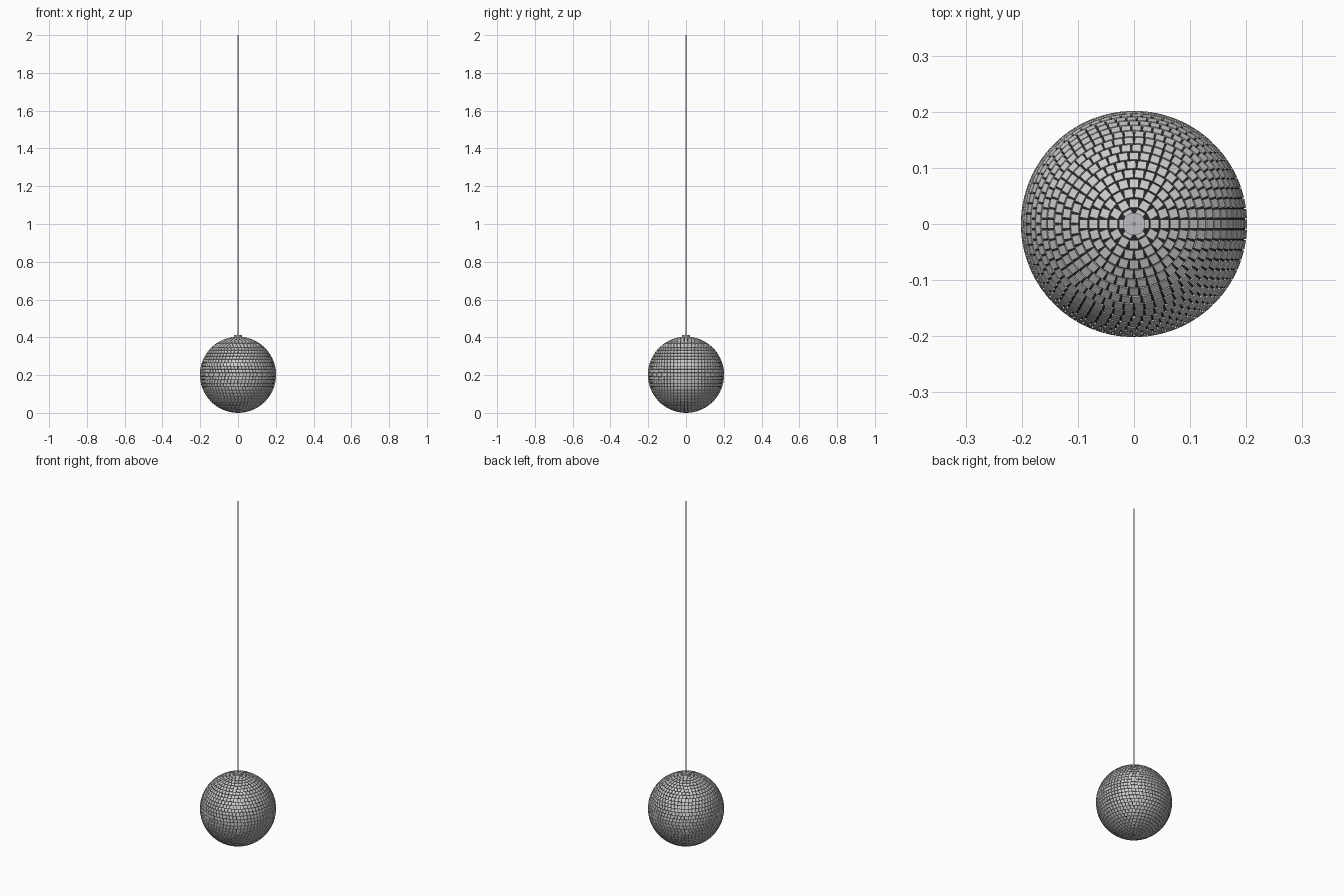
import bpy, bmesh, math
from mathutils import Matrix, Vector

if "Cube" in bpy.data.objects:
    bpy.data.objects.remove(bpy.data.objects["Cube"])

R, CZ = 0.1985, 0.202      # core radius and ball centre height
ROWS = 34
PITCH = math.pi / ROWS     # angle between tile rows
TILE = R * PITCH * 0.87    # tile edge length
THICK = 0.004


def material(name, rgb):
    m = bpy.data.materials.new(name)
    m.diffuse_color = (*rgb, 1)
    m.use_nodes = True
    m.node_tree.nodes["Principled BSDF"].inputs["Base Color"].default_value = m.diffuse_color
    return m


def finish(name, bm, mat):
    me = bpy.data.meshes.new(name)
    bm.to_mesh(me)
    bm.free()
    ob = bpy.data.objects.new(name, me)
    bpy.context.collection.objects.link(ob)
    me.materials.append(mat)
    return ob


def cylinder(name, radius, z0, z1, sides, mat):
    bm = bmesh.new()
    bmesh.ops.create_cone(bm, cap_ends=True, segments=sides, radius1=radius, radius2=radius,
                          depth=z1 - z0, matrix=Matrix.Translation((0, 0, (z0 + z1) / 2)))
    for f in bm.faces:
        f.smooth = len(f.verts) == 4
    for e in bm.edges:
        e.smooth = all(len(f.verts) == 4 for f in e.link_faces)
    return finish(name, bm, mat)


black = material("core_black", (0.02, 0.02, 0.025))
mirror = material("mirror_silver", (0.8, 0.8, 0.8))
metal = material("metal_grey", (0.5, 0.5, 0.54))

# dark core sphere
bm = bmesh.new()
bmesh.ops.create_uvsphere(bm, u_segments=64, v_segments=32, radius=R,
                          matrix=Matrix.Translation((0, 0, CZ)))
for f in bm.faces:
    f.smooth = True
finish("ball_core", bm, black)

# flat mirror tiles in latitude rows
bm = bmesh.new()
size = Matrix.Diagonal((TILE, TILE, THICK, 1))
for row in range(1, ROWS):
    theta = row * PITCH
    count = max(6, int(2 * math.pi * math.sin(theta) / PITCH))
    tilt = Matrix.Rotation(theta, 4, 'Y')
    for i in range(count):
        spin = Matrix.Rotation(2 * math.pi * i / count, 4, 'Z')
        place = Matrix.Translation((0, 0, CZ)) @ spin @ tilt @ Matrix.Translation((0, 0, R + 0.001))
        bmesh.ops.create_cube(bm, size=1, matrix=place @ size)
finish("mirror_tiles", bm, mirror)

# hanging hardware
cylinder("top_cap", 0.02, CZ + R - 0.006, 0.412, 32, metal)
cylinder("hanging_wire", 0.003, 0.405, 2.0, 12, metal)
